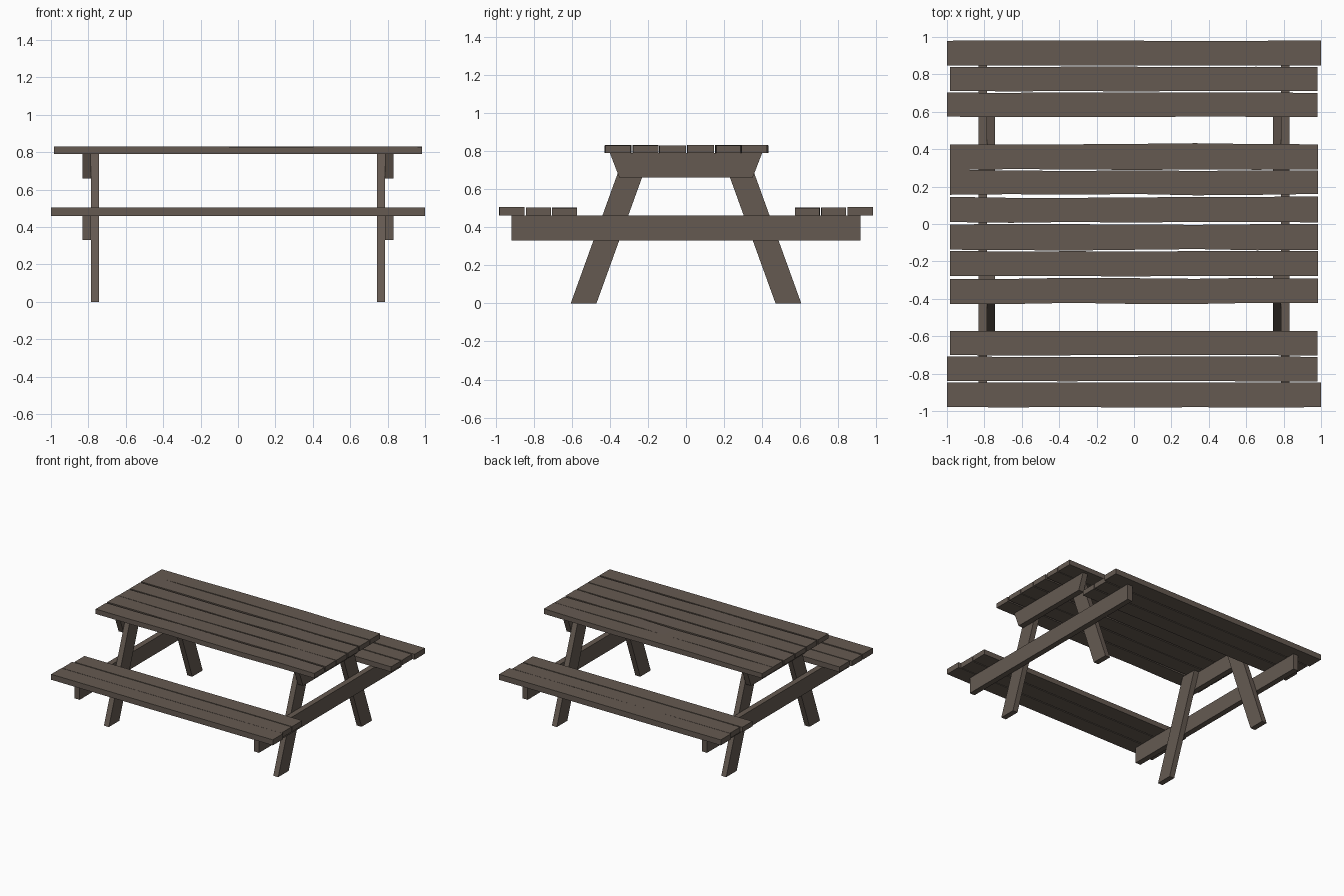
import bpy, bmesh, random

if "Cube" in bpy.data.objects:
    bpy.data.objects.remove(bpy.data.objects["Cube"])
random.seed(4)

wood = bpy.data.materials.new("weathered_brown_wood")
wood.diffuse_color = (0.130, 0.102, 0.083, 1)
wood.use_nodes = True
wood.node_tree.nodes["Principled BSDF"].inputs["Base Color"].default_value = wood.diffuse_color


def finish(name, bm):
    bmesh.ops.recalc_face_normals(bm, faces=bm.faces)
    me = bpy.data.meshes.new(name)
    bm.to_mesh(me)
    bm.free()
    me.materials.append(wood)
    ob = bpy.data.objects.new(name, me)
    bpy.context.collection.objects.link(ob)
    return ob


def plank(name, x0, x1, y0, y1, z0, z1, wobble, segs=6):
    """Long board along x with slightly uneven edges."""
    bm = bmesh.new()
    rings = []
    for i in range(segs + 1):
        x = x0 + (x1 - x0) * i / segs
        j = lambda s: random.uniform(-s, s)
        a, b, t = y0 + j(wobble), y1 + j(wobble), z1 + j(wobble * 0.4)
        rings.append([bm.verts.new(p) for p in
                      ((x, a, z0), (x, b, z0), (x, b, t), (x, a, t))])
    for r, s in zip(rings, rings[1:]):
        for k in range(4):
            m = (k + 1) % 4
            bm.faces.new((r[k], r[m], s[m], s[k]))
    bm.faces.new(rings[0])
    bm.faces.new(rings[-1])
    return finish(name, bm)


def slab(name, profile, x0, x1):
    """Extrude a y-z outline along x."""
    bm = bmesh.new()
    a = [bm.verts.new((x0, y, z)) for y, z in profile]
    b = [bm.verts.new((x1, y, z)) for y, z in profile]
    n = len(profile)
    bm.faces.new(a)
    bm.faces.new(b)
    for k in range(n):
        m = (k + 1) % n
        bm.faces.new((a[k], a[m], b[m], b[k]))
    return finish(name, bm)


# table top boards
for i, (y0, y1) in enumerate([(-.425, -.29), (-.28, -.145), (-.138, -.002),
                              (.01, .142), (.157, .287), (.292, .428)]):
    plank(f"table_board_{i + 1}", -.985, .985, y0, y1, .79, .83, .004)

# bench boards, outermost last
rows = [(.573, .702, -1, .98), (.71, .84, -.985, .98), (.848, .98, -1, 1)]
for i, (y0, y1, x0, x1) in enumerate(rows):
    z1 = .505 if i == 2 else .502
    plank(f"back_bench_board_{i + 1}", x0, x1, y0, y1, .46, z1, .001)
    xf = -.985 if i == 0 else -1
    plank(f"front_bench_board_{i + 1}", xf, x1, -y1, -y0, .46, z1, .001)

# end frames: sloped legs, top brace and bench beam
for side, s in (("right", 1), ("left", -1)):
    for end, d in (("back", 1), ("front", -1)):
        leg = [(.605, 0), (.47, 0), (.184, .79), (.32, .79)]
        slab(f"{side}_{end}_leg", [(d * y, z) for y, z in leg], s * .742, s * .786)
    slab(f"{side}_top_brace", [(-.40, .79), (.40, .79), (.35, .66), (-.35, .66)],
         s * .786, s * .832)
    slab(f"{side}_bench_beam", [(-.917, .33), (.917, .33), (.917, .46), (-.917, .46)],
         s * .786, s * .832)
